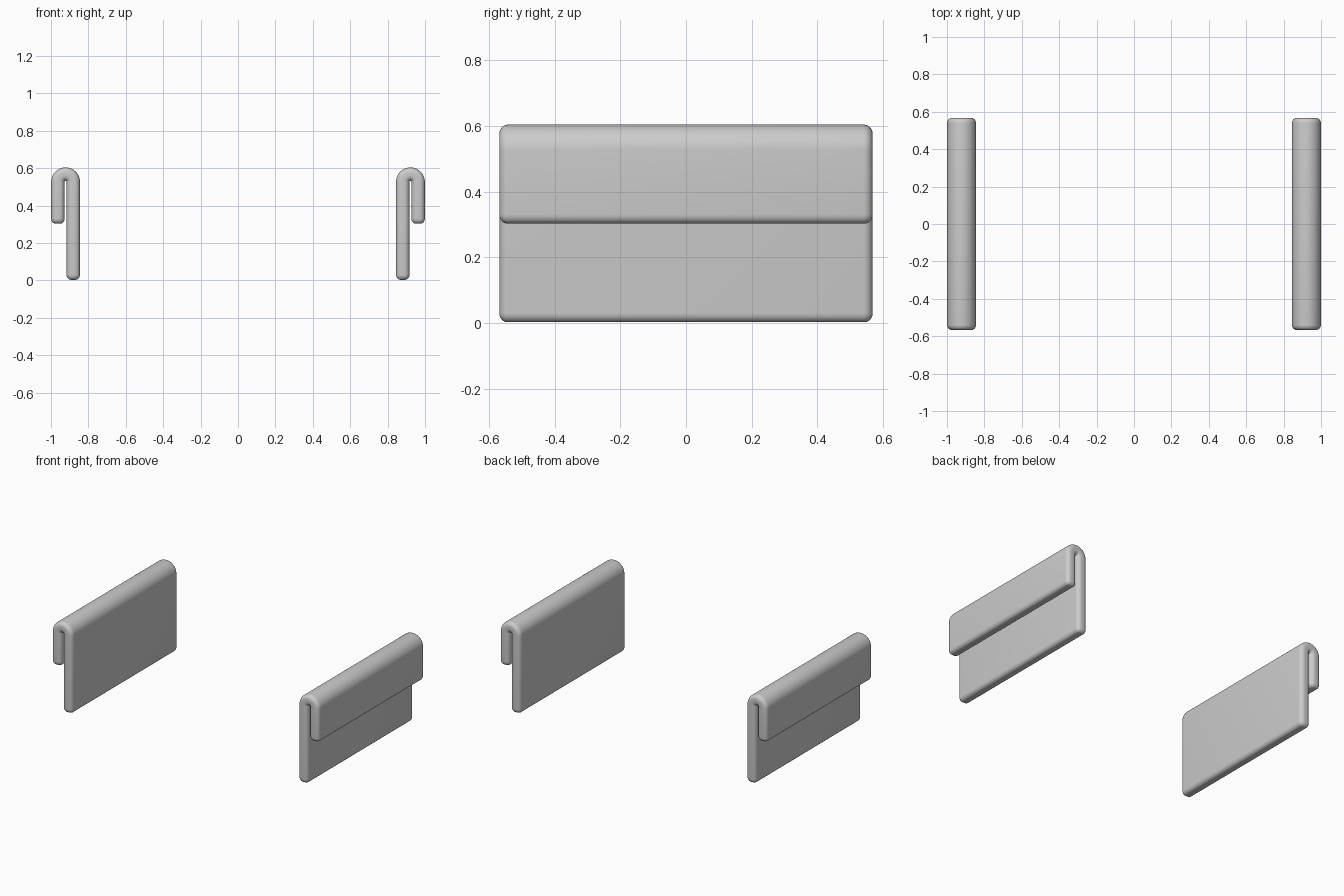
import bpy, bmesh, math
from mathutils import Vector

cube = bpy.data.objects.get("Cube")
if cube:
    bpy.data.objects.remove(cube, do_unlink=True)

mat = bpy.data.materials.new("soft_grey")
mat.use_nodes = True
GREY = (0.6, 0.6, 0.6, 1)
mat.diffuse_color = GREY
mat.node_tree.nodes["Principled BSDF"].inputs["Base Color"].default_value = GREY

HALF_T, HALF_LEN, ROUND = 0.036, 0.568, 0.028
MID_X, BEND_Z, BEND_R = 0.922, 0.527, 0.041
OUTER_END, INNER_END = 0.303, 0.003


def section(inset):
    """Rounded rectangle across the cloth: (thickness, length) pairs."""
    r = ROUND - inset * 0.85
    pts = []
    for i, (su, sv) in enumerate([(1, 1), (-1, 1), (-1, -1), (1, -1)]):
        for k in range(7):
            a = math.radians(90 * i + 15 * k)
            pts.append((su * (HALF_T - ROUND) + r * math.cos(a),
                        sv * (HALF_LEN - ROUND) + r * math.sin(a)))
    return pts


def path():
    """Hook-shaped centre line: (x, z, normal, inset), rounded at both hems."""
    hem = [(ROUND * (1 - math.sin(math.radians(a))),
            ROUND * (1 - math.cos(math.radians(a)))) for a in range(90, -1, -15)]
    xo, xi = MID_X + BEND_R, MID_X - BEND_R
    right, left = Vector((1, 0, 0)), Vector((-1, 0, 0))
    steps = [(xo, OUTER_END + dz, right, ROUND - s) for dz, s in
             [(d, ROUND - i) for d, i in hem]]
    for k in range(25):
        a = math.pi * k / 24
        n = Vector((math.cos(a), 0, math.sin(a)))
        steps.append((MID_X + BEND_R * n.x, BEND_Z + BEND_R * n.z, n, 0))
    steps += [(xi, INNER_END + d, left, i) for d, i in reversed(hem)]
    return steps


def folded_cloth(name, side):
    bm = bmesh.new()
    rings = []
    for x, z, n, inset in path():
        rings.append([bm.verts.new((side * (x + n.x * u), v, z + n.z * u))
                      for u, v in section(inset)])
    for a, b in zip(rings, rings[1:]):
        for i in range(len(a)):
            j = (i + 1) % len(a)
            bm.faces.new((a[i], a[j], b[j], b[i]))
    bm.faces.new(rings[0])
    bm.faces.new(rings[-1])
    bmesh.ops.recalc_face_normals(bm, faces=bm.faces)
    mesh = bpy.data.meshes.new(name)
    bm.to_mesh(mesh)
    bm.free()
    mesh.materials.append(mat)
    obj = bpy.data.objects.new(name, mesh)
    bpy.context.collection.objects.link(obj)
    bpy.ops.object.select_all(action='DESELECT')
    obj.select_set(True)
    bpy.context.view_layer.objects.active = obj
    bpy.ops.object.shade_smooth_by_angle(angle=math.radians(40))


folded_cloth("left_folded_cloth", 1)
folded_cloth("right_folded_cloth", -1)
